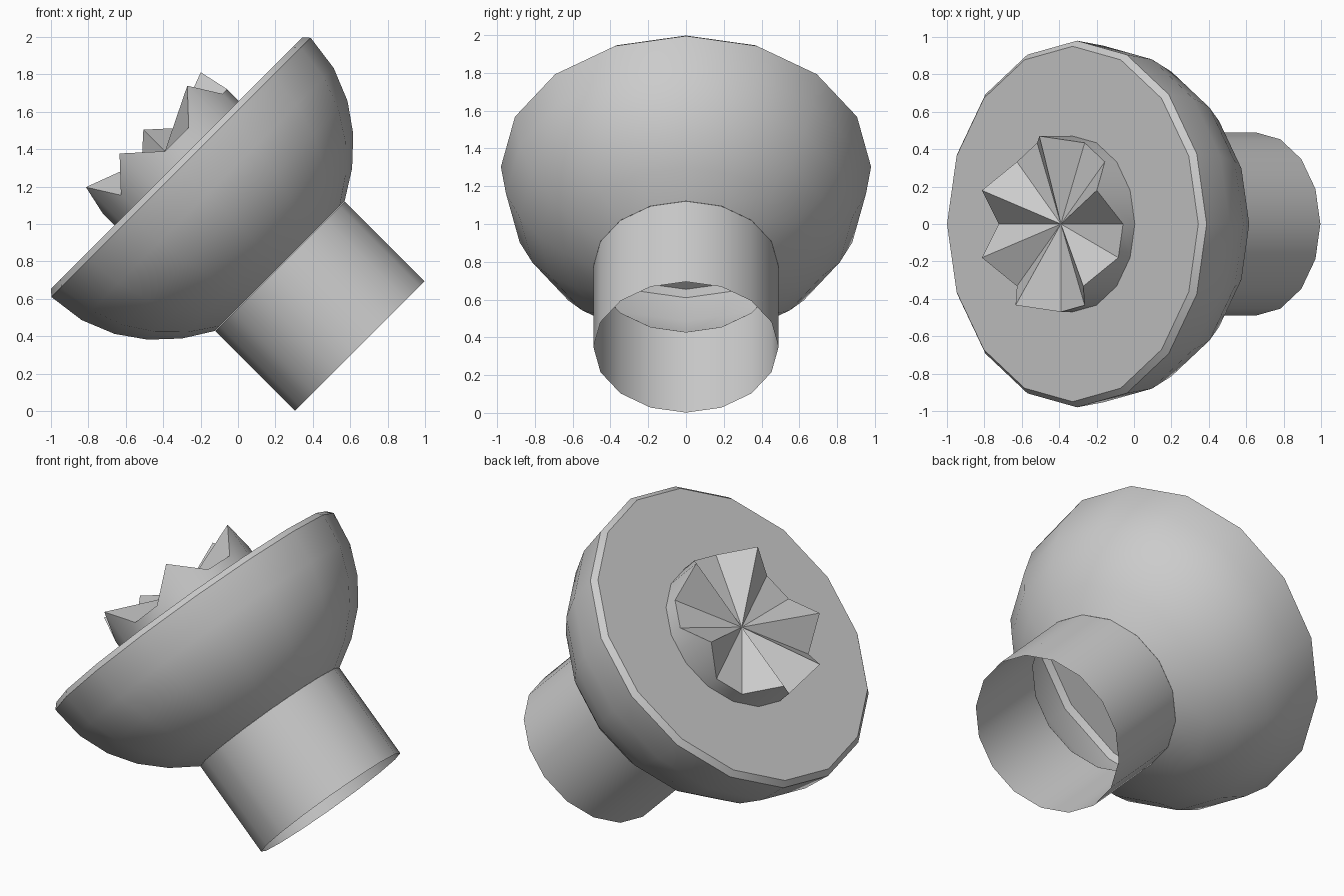
import bpy, bmesh, math

if "Cube" in bpy.data.objects:
    bpy.data.objects.remove(bpy.data.objects["Cube"])

SIDES = 16
ORIGIN = (0.65, 0, 0.348)      # centre of the open neck end
TILT = (0, math.radians(-45), 0)


def ring(bm, radius, heights):
    """One ring of vertices; heights is a number or one number per side."""
    if not isinstance(heights, list):
        heights = [heights] * SIDES
    return [bm.verts.new((radius * math.cos(math.tau * k / SIDES),
                          radius * math.sin(math.tau * k / SIDES), h))
            for k, h in enumerate(heights)]


def lathe(name, profile, cap=None):
    """Turn (radius, height) rings; cap: None, 'flat', or centre height of a fan."""
    bm = bmesh.new()
    rings = [ring(bm, r, h) for r, h in profile]
    for lo, hi in zip(rings, rings[1:]):
        for k in range(SIDES):
            n = (k + 1) % SIDES
            bm.faces.new((lo[k], lo[n], hi[n], hi[k])).smooth = True
    top = rings[-1]
    if cap == 'flat':
        bm.faces.new(top)
    elif cap is not None:
        tip = bm.verts.new((0, 0, cap))
        for k in range(SIDES):
            bm.faces.new((top[k], top[(k + 1) % SIDES], tip))
    bm.normal_update()
    for e in bm.edges:
        if len(e.link_faces) == 2 and e.calc_face_angle() > math.radians(30):
            e.smooth = False
    mesh = bpy.data.meshes.new(name)
    bm.to_mesh(mesh)
    bm.free()
    obj = bpy.data.objects.new(name, mesh)
    obj.location, obj.rotation_euler = ORIGIN, TILT
    bpy.context.collection.objects.link(obj)
    return obj


# Open neck tube
lathe("neck", [(0.49, 0), (0.49, 0.603)])

# Rounded bowl with a bevelled rim and flat face
RIM = 1.35
bowl = [(0.98 * math.cos(math.radians(a)), RIM - 0.862 * math.sin(math.radians(a)))
        for a in (60, 49, 37.5, 26, 13.5, 0)]
lathe("bowl", bowl + [(0.95, RIM + 0.033)], cap='flat')

# Jagged core: short cylinder whose top alternates between low and raised points
raised = {1, 4, 7, 9, 11, 14}
teeth = [1.635 if k in raised else 1.472 for k in range(SIDES)]
lathe("jagged_core", [(0.47, RIM + 0.033), (0.47, teeth)], cap=1.472)
